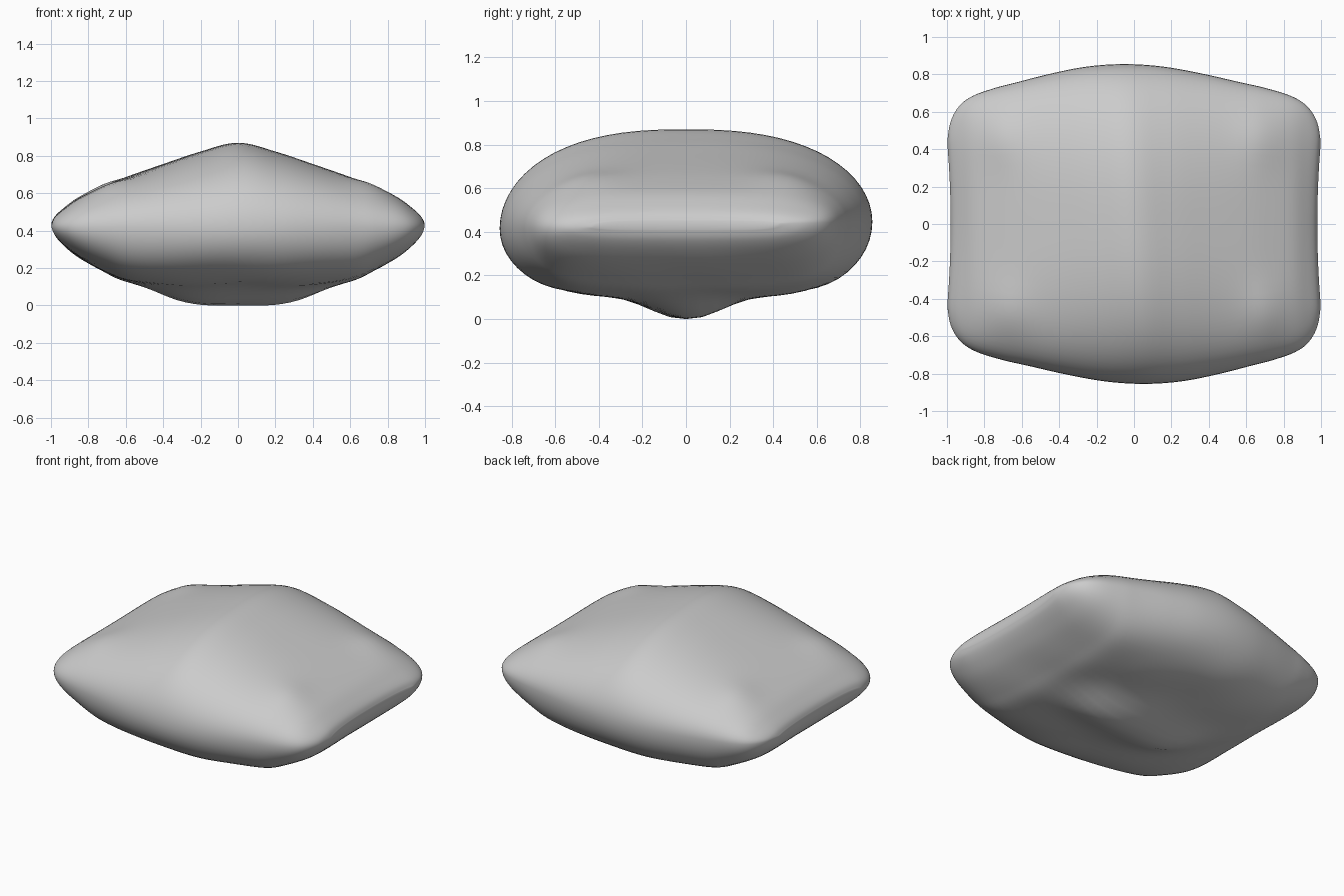
import bpy, bmesh
from math import sin, cos, pi, exp

if "Cube" in bpy.data.objects:
    bpy.data.objects.remove(bpy.data.objects["Cube"])

# Half profile along x: x, half depth, height above seam, depth below seam
PROFILE = [
    (0.00, 0.855, 0.440, 0.330), (0.20, 0.842, 0.392, 0.330),
    (0.40, 0.805, 0.325, 0.320), (0.60, 0.757, 0.255, 0.295),
    (0.72, 0.728, 0.208, 0.245), (0.85, 0.685, 0.150, 0.175),
    (0.93, 0.630, 0.097, 0.115), (0.98, 0.545, 0.055, 0.063),
    (1.00, 0.430, 0.020, 0.020),
]
KNOTS = [(-x, d, t, b) for x, d, t, b in PROFILE[:0:-1]] + PROFILE
SEAM, STEPS, RING = 0.43, 5, 72


def spline(i, f):
    """Catmull-Rom point between knots i and i + 1."""
    n = len(KNOTS) - 1
    p = [KNOTS[min(max(i + k, 0), n)] for k in (-1, 0, 1, 2)]
    return [0.5 * (2 * b + (c - a) * f + (2 * a - 5 * b + 4 * c - d) * f ** 2
                   + (3 * b - a - 3 * c + d) * f ** 3) for a, b, c, d in zip(*p)]


def section(x, depth, top, bottom):
    """One closed cushion cross-section at x."""
    pts = []
    for k in range(RING):
        t = 2 * pi * k / RING
        s, upper = cos(t), sin(t) >= 0
        y = depth * s
        power = (2.5 if upper else 4.0) + 2.0 * x * x
        h = max(0.0, 1 - abs(s) ** power) ** 0.5
        if upper:
            # fuller corners
            puff = 0.025 * exp(-((abs(x) - 0.70) / 0.13) ** 2 - ((abs(y) - 0.48) / 0.16) ** 2)
            z = SEAM + h * top + puff * h
        else:
            # sagging belly and faint wrinkles underneath
            belly = 0.10 * exp(-(x / 0.45) ** 4 - (y / 0.2) ** 2)
            wrinkle = 0.006 * sin(9 * x + 4 * y) * sin(11 * y) * (1 - x * x)
            z = SEAM - h * (bottom + belly + wrinkle)
        z += 0.018 * y * (1 - h)
        # side edges pulled slightly inward in the middle
        pinch = 0.02 * max(0.0, 1 - (y / 0.45) ** 2) * x ** 8
        # front and back edges skewed slightly
        skew = -0.06 * y * (1 - x * x)
        pts.append((x * (1 - pinch) + skew, y, z))
    return pts


# Cushion body lofted from side to side
bm = bmesh.new()
rings = []
for i in range(len(KNOTS) - 1):
    for j in range(STEPS):
        rings.append(section(*spline(i, j / STEPS)))
rings.append(section(*KNOTS[-1]))
rings = [[bm.verts.new(p) for p in r] for r in rings]
for a, b in zip(rings, rings[1:]):
    for k in range(RING):
        m = (k + 1) % RING
        bm.faces.new((a[k], a[m], b[m], b[k]))

# Narrow side edges closed with strips between upper and lower halves
for r in (rings[0], rings[-1]):
    for k in range(RING // 2):
        quad = [r[k], r[k + 1], r[(RING - k - 1) % RING], r[(RING - k) % RING]]
        bm.faces.new(list(dict.fromkeys(quad)))
bmesh.ops.recalc_face_normals(bm, faces=bm.faces)
for f in bm.faces:
    f.smooth = True

mesh = bpy.data.meshes.new("cushion")
bm.to_mesh(mesh)
bm.free()
cushion = bpy.data.objects.new("cushion", mesh)
bpy.context.collection.objects.link(cushion)
